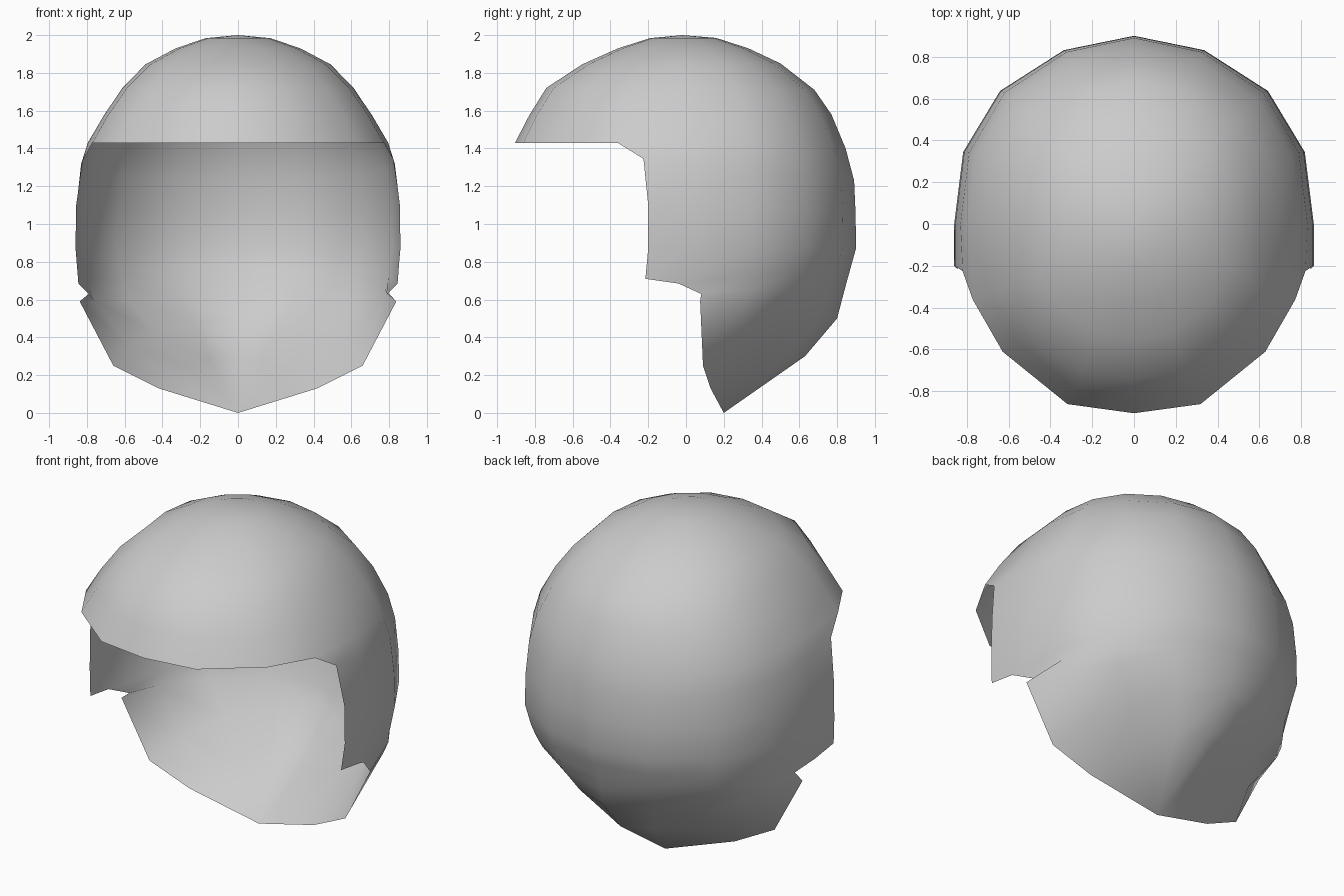
import bpy, bmesh
from math import sin, cos, radians

if "Cube" in bpy.data.objects:
    bpy.data.objects.remove(bpy.data.objects["Cube"])

# Cap rings, full circle: half width, front y, back y, front z, back z, squareness
cap = [(.17, -.19, .16, 1.984, 1.985, 0),
       (.33, -.36, .33, 1.93, 1.93, .2),
       (.49, -.55, .50, 1.845, 1.85, .5),
       (.612, -.74, .68, 1.72, 1.71, .8),
       (.71, -.83, .77, 1.575, 1.58, 1),
       (.795, -.905, .845, 1.43, 1.40, 1)]
# Shell rings, open at the front:
# half width, side y, side z, back y, back z, diagonal tuck, front edge (x, y, z)
shell = [(.83, 0, 1.32, .89, 1.23, 0, (.82, -.225, 1.345)),
         (.855, 0, 1.10, .898, 1.05, 0, (.857, -.2, 1.10)),
         (.86, 0, .89, .90, .87, 0, (.86, -.2, .87)),
         (.845, -.04, .685, .872, .77, .015, (.845, -.215, .71)),
         (.84, .08, .63, .85, .69, .035, None),
         (.838, .075, .59, .826, .60, .065, None),
         (.66, .09, .25, .80, .50, .125, None),
         (.42, .13, .13, .63, .30, .15, None)]
# Squared outline factors for columns from back (0) to front (8)
XF = [0, .39, .745, .95, 1, .97, .79, .40, 0]
YF = [1, .924, .707, .383, 0, -.40, -.675, -.952, -1]
TUCK = [0, .6, 1, .7, 0]

bm = bmesh.new()


def side(k):
    return -1 if k < 0 else 1


rings = []
for w, yf, yb, zf, zb, q in cap:
    row = {}
    for k in range(-7, 9):
        a, i = radians(22.5 * k), abs(k)
        x = w * (XF[i] * q + abs(sin(a)) * (1 - q)) * side(k) if i != 8 else 0
        c = YF[i] * q + cos(a) * (1 - q)
        row[k] = bm.verts.new((x, c * (yb if c > 0 else -yf), zf + (zb - zf) * max(c, 0)))
    row[-8] = row[8]
    rings.append(row)

for i, (w, ys, zs, yb, zb, tuck, edge) in enumerate(shell):
    row = {}
    for k in range(-4, 5):
        c = cos(radians(22.5 * k))
        s = 1 - tuck * TUCK[abs(k)]
        x = side(k) * w * XF[abs(k)] * s
        if i == 4 and abs(k) == 4:      # small notch under the ear
            x = side(k) * .79
        row[k] = bm.verts.new((x, yb * c * s + ys * (1 - c) ** 3, zs + (zb - zs) * c))
    if edge:
        for k in (-5, 5):
            row[k] = bm.verts.new((side(k) * edge[0], edge[1], edge[2]))
    rings.append(row)

# Skin neighbouring rings
for a, b in zip(rings, rings[1:]):
    for k in range(-8, 8):
        if all(j in r for r in (a, b) for j in (k, k + 1)):
            bm.faces.new((a[k], a[k + 1], b[k + 1], b[k]))

# Crown and nape poles
top = bm.verts.new((0, -.02, 2))
nape = bm.verts.new((0, .2, 0))
for k in range(-8, 8):
    bm.faces.new((top, rings[0][k + 1], rings[0][k]))
for k in range(-4, 4):
    bm.faces.new((nape, rings[-1][k], rings[-1][k + 1]))

for f in bm.faces:
    f.smooth = True
mesh = bpy.data.meshes.new("helmet_shell")
bm.to_mesh(mesh)
bm.free()
helmet = bpy.data.objects.new("helmet_shell", mesh)
bpy.context.collection.objects.link(helmet)
